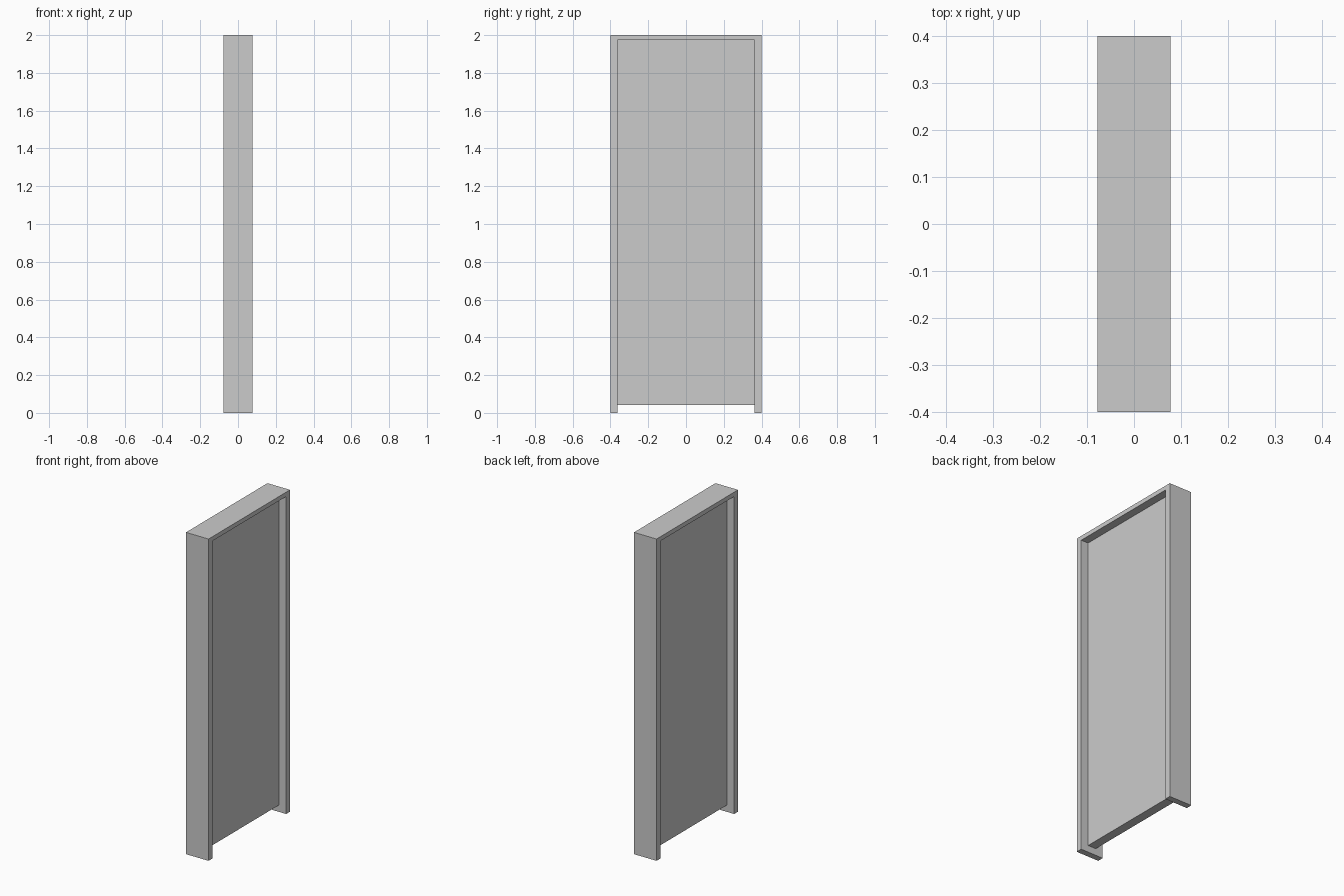
import bpy

cube = bpy.data.objects.get("Cube")
if cube:
    bpy.data.objects.remove(cube, do_unlink=True)

# One plain grey for the whole door
grey = bpy.data.materials.new("light_grey")
grey.use_nodes = True
colour = (0.6, 0.6, 0.6, 1)
grey.diffuse_color = colour
grey.node_tree.nodes["Principled BSDF"].inputs["Base Color"].default_value = colour

DEPTH, HALF_WIDTH, HEIGHT = 0.155, 0.40, 2.0
INNER, HEAD = 0.362, 1.973           # opening half width and height
LEAF_DEPTH, LEAF_BOTTOM = 0.056, 0.042


def extrude_outline(name, outline, depth):
    """Solid made from a (y, z) outline, centred on x = 0."""
    n = len(outline)
    verts = [(x, y, z) for x in (-depth / 2, depth / 2) for y, z in outline]
    faces = [tuple(reversed(range(n))), tuple(range(n, 2 * n))]
    faces += [(i, (i + 1) % n, (i + 1) % n + n, i + n) for i in range(n)]
    mesh = bpy.data.meshes.new(name)
    mesh.from_pydata(verts, [], faces)
    mesh.materials.append(grey)
    obj = bpy.data.objects.new(name, mesh)
    bpy.context.collection.objects.link(obj)
    return obj


# Frame: two jambs and a head in one piece
half = [(INNER, HEAD), (INNER, 0), (HALF_WIDTH, 0), (HALF_WIDTH, HEIGHT)]
mirrored = [(-y, z) for y, z in reversed(half)]
extrude_outline("door_frame", half + mirrored, DEPTH)

# Leaf: flat panel recessed on both sides, clear of the floor
leaf = [(-INNER, LEAF_BOTTOM), (INNER, LEAF_BOTTOM), (INNER, HEAD), (-INNER, HEAD)]
extrude_outline("door_leaf", leaf, LEAF_DEPTH)
